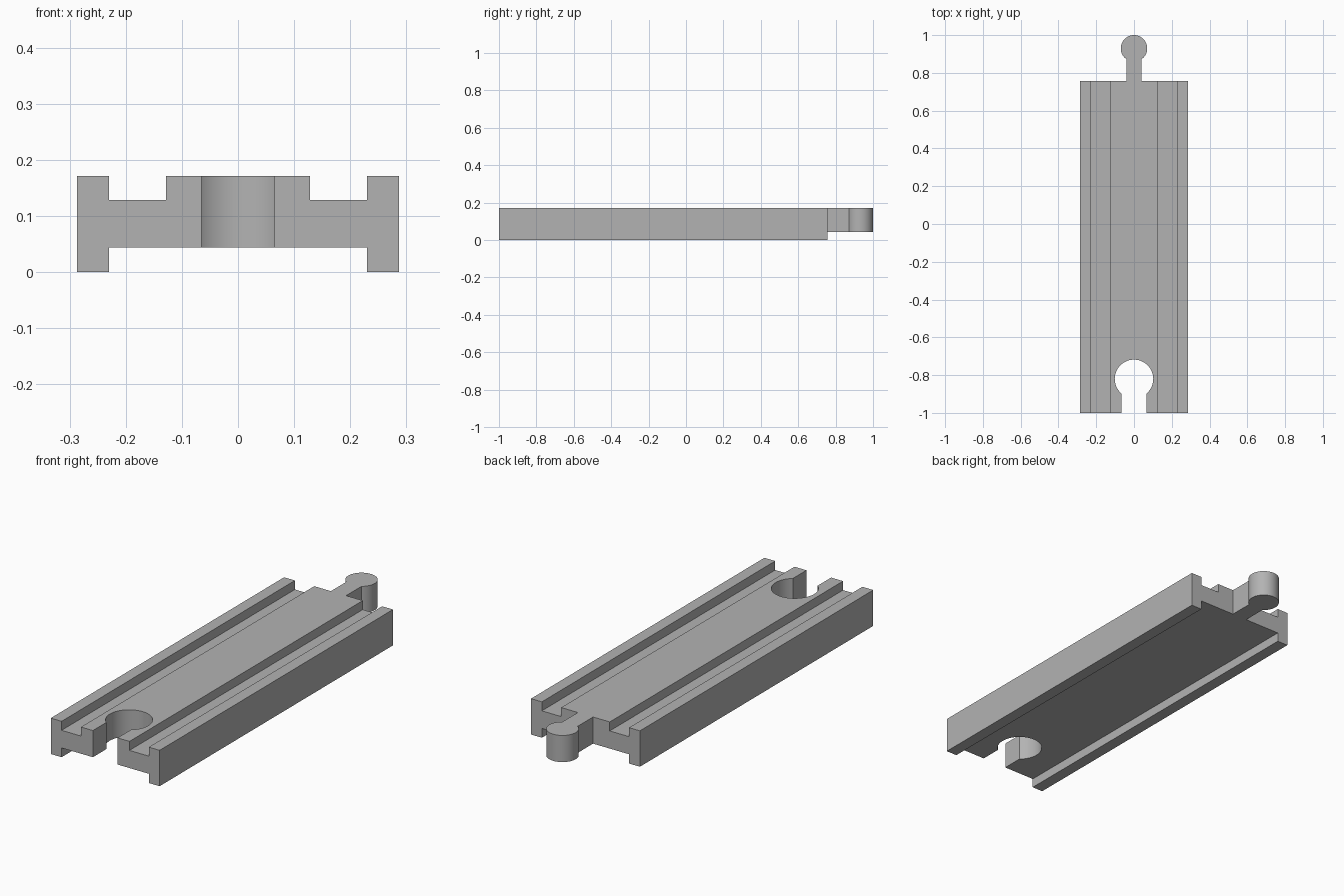
import bpy
import bmesh
import math

default_cube = bpy.data.objects.get("Cube")
if default_cube:
    bpy.data.objects.remove(default_cube)

# Main levels and extents
TOP, GROOVE, UNDERSIDE = 0.171, 0.128, 0.044
FRONT, BACK = -1.0, 0.757

grey = bpy.data.materials.new("plain_grey")
grey.use_nodes = True
colour = (0.45, 0.45, 0.45, 1)
grey.diffuse_color = colour
grey.node_tree.nodes["Principled BSDF"].inputs["Base Color"].default_value = colour


def prism(name, outline, offset):
    """Extrude a closed outline of 3D points along an offset."""
    bm = bmesh.new()
    face = bm.faces.new([bm.verts.new(p) for p in outline])
    result = bmesh.ops.extrude_face_region(bm, geom=[face])
    moved = [g for g in result["geom"] if isinstance(g, bmesh.types.BMVert)]
    bmesh.ops.translate(bm, verts=moved, vec=offset)
    bmesh.ops.recalc_face_normals(bm, faces=bm.faces)
    mesh = bpy.data.meshes.new(name)
    bm.to_mesh(mesh)
    bm.free()
    mesh.materials.append(grey)
    obj = bpy.data.objects.new(name, mesh)
    bpy.context.collection.objects.link(obj)
    return obj


def keyhole(name, radius, half_width, centre_y, end_y, z0, z1, steps=48):
    """A round knob with a straight neck running to end_y."""
    side = 1 if end_y < centre_y else -1
    start = math.asin(half_width / radius) - math.pi / 2
    sweep = math.pi - 2 * start
    outline = [(-half_width, end_y, z0), (half_width, end_y, z0)]
    for i in range(steps + 1):
        a = start + sweep * i / steps
        outline.append((radius * math.cos(a), centre_y + side * radius * math.sin(a), z0))
    return prism(name, outline, (0, 0, z1 - z0))


# Track body: mirrored cross-section with two wheel grooves and a hollow underside
half = [(0.128, TOP), (0.128, GROOVE), (0.23, GROOVE), (0.23, TOP),
        (0.287, TOP), (0.287, 0), (0.23, 0), (0.23, UNDERSIDE)]
section = half + [(-x, z) for x, z in reversed(half)]
track = prism("track", [(x, FRONT, z) for x, z in section], (0, BACK - FRONT, 0))

# Connector peg at the back, socket cutter at the front
peg = keyhole("connector_peg", 0.07, 0.04, 0.93, BACK - 0.1, UNDERSIDE, TOP)
socket = keyhole("socket_cutter", 0.102, 0.065, -0.82, FRONT - 0.1, -0.1, TOP + 0.1)

for tool, operation in ((peg, "UNION"), (socket, "DIFFERENCE")):
    mod = track.modifiers.new(tool.name, "BOOLEAN")
    mod.operation = operation
    mod.solver = "EXACT"
    mod.object = tool

# Apply the booleans and remove the helpers
bpy.context.view_layer.update()
evaluated = track.evaluated_get(bpy.context.evaluated_depsgraph_get())
mesh = bpy.data.meshes.new_from_object(evaluated)
track.modifiers.clear()
track.data = mesh
for tool in (peg, socket):
    bpy.data.objects.remove(tool)

# Smooth round walls, crisp edges
bpy.ops.object.select_all(action="DESELECT")
track.select_set(True)
bpy.context.view_layer.objects.active = track
bpy.ops.object.shade_smooth_by_angle(angle=math.radians(30))
